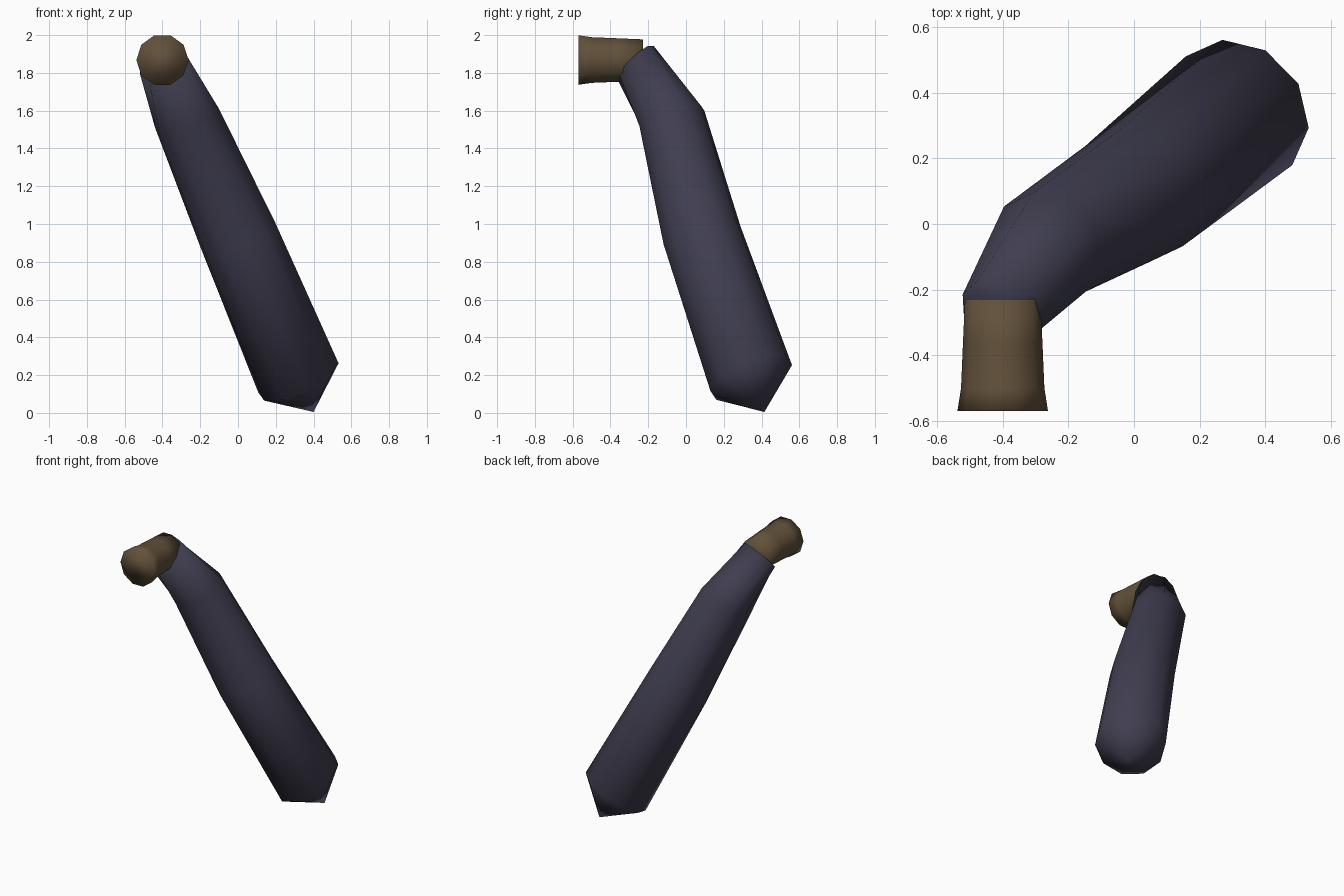
import bpy, bmesh, math
from mathutils import Vector

cube = bpy.data.objects.get("Cube")
if cube:
    bpy.data.objects.remove(cube)

SIDES = 10


def material(name, rgb):
    mat = bpy.data.materials.new(name)
    mat.use_nodes = True
    mat.diffuse_color = (*rgb, 1)
    bsdf = mat.node_tree.nodes["Principled BSDF"]
    bsdf.inputs["Base Color"].default_value = (*rgb, 1)
    bsdf.inputs["Roughness"].default_value = 0.8
    return mat


def loft(name, rings, mat, tip=None):
    """Skin rings of (centre, normal, sideways direction, radius); close both ends."""
    bm = bmesh.new()
    loops = []
    for centre, normal, side, radius in rings:
        n = Vector(normal).normalized()
        u = Vector(side)
        u = (u - n * u.dot(n)).normalized()
        v = n.cross(u)
        angles = [math.tau * i / SIDES for i in range(SIDES)]
        loops.append([bm.verts.new(Vector(centre) + radius * (u * math.cos(a) + v * math.sin(a)))
                      for a in angles])
    for a, b in zip(loops, loops[1:]):
        for i in range(SIDES):
            j = (i + 1) % SIDES
            bm.faces.new((a[i], a[j], b[j], b[i]))
    bm.faces.new(loops[0])
    if tip:
        apex = bm.verts.new(tip)
        for i in range(SIDES):
            bm.faces.new((loops[-1][i], loops[-1][(i + 1) % SIDES], apex))
    else:
        bm.faces.new(loops[-1])
    bmesh.ops.recalc_face_normals(bm, faces=bm.faces)
    for f in bm.faces:
        f.smooth = True
    mesh = bpy.data.meshes.new(name)
    bm.to_mesh(mesh)
    bm.free()
    mesh.materials.append(mat)
    obj = bpy.data.objects.new(name, mesh)
    bpy.context.collection.objects.link(obj)
    return obj


navy = material("dark navy", (0.051, 0.048, 0.08))
brown = material("dull brown", (0.122, 0.082, 0.043))

# Long bent body with a shallow conical tip
diagonal = (0.71, -0.7, 0)
loft("body", [
    ((-0.40, -0.265, 1.85), (0.29, 0.70, -0.70), (0.245, -0.10, 0), 0.132),
    ((-0.27, -0.075, 1.56), (0.33, 0.28, -0.90), diagonal, 0.18),
    ((0.0, 0.085, 0.94), (0.36, 0.28, -0.89), diagonal, 0.213),
    ((0.32, 0.345, 0.185), (0.40, 0.36, -0.85), diagonal, 0.232),
], navy, tip=(0.40, 0.415, 0.005))

# Short flared collar at the upper end
profile = [(-0.57, 0.138), (-0.50, 0.127), (-0.36, 0.121), (-0.228, 0.115)]
loft("collar", [((-0.40, y, 1.868), (0, 1, 0), (1, 0, 0), r) for y, r in profile], brown)
